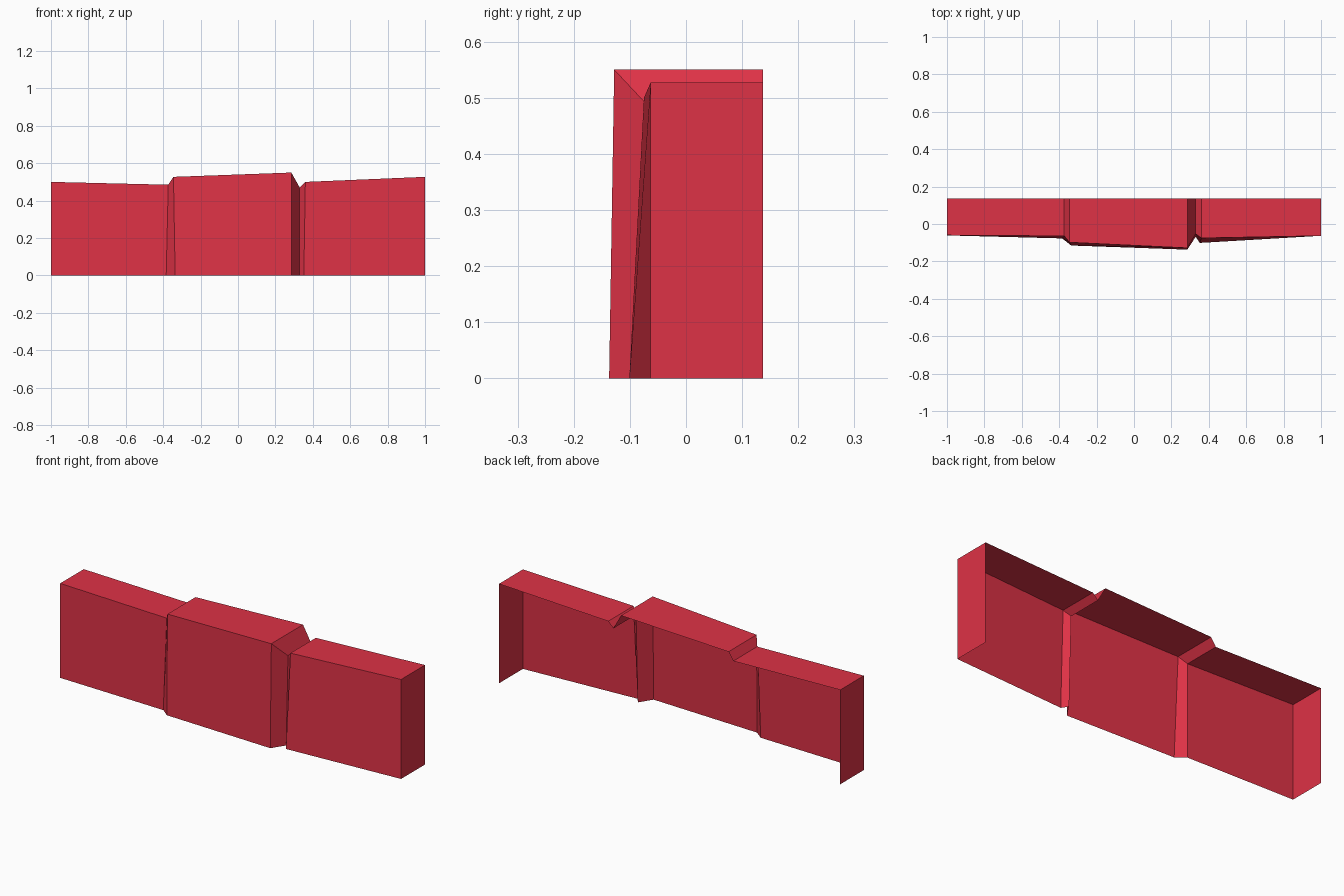
import bpy
import bmesh

cube = bpy.data.objects.get("Cube")
if cube:
    bpy.data.objects.remove(cube, do_unlink=True)

# Red paint
red = bpy.data.materials.new("red")
red.use_nodes = True
colour = (0.73, 0.032, 0.061, 1)
red.diffuse_color = colour
red.node_tree.nodes["Principled BSDF"].inputs["Base Color"].default_value = colour

BACK = 0.137

# Cross-section stations: bottom x, bottom y, top x, top y, top height
stations = [
    (-1.0, -0.061, -1.0, -0.06, 0.50),
    (-0.384, -0.077, -0.373, -0.064, 0.485),
    (-0.336, -0.115, -0.345, -0.098, 0.527),
    (0.285, -0.137, 0.285, -0.128, 0.55),
    (0.33, -0.068, 0.33, -0.053, 0.47),
    (0.352, -0.101, 0.36, -0.075, 0.50),
    (1.0, -0.063, 1.0, -0.063, 0.527),
]

# Open shell: front panels, top panels and two end walls
bm = bmesh.new()
rows = []
for bx, by, tx, ty, h in stations:
    points = [(bx, by, 0), (tx, ty, h), (tx, BACK, h)]
    rows.append([bm.verts.new(p) for p in points])

for a, b in zip(rows, rows[1:]):
    for i in range(2):
        bm.faces.new((a[i], b[i], b[i + 1], a[i + 1]))

left_corner = bm.verts.new((1, BACK, 0))
right_corner = bm.verts.new((-1, BACK, 0))
bm.faces.new((rows[-1][0], left_corner, rows[-1][2], rows[-1][1]))
bm.faces.new((right_corner, rows[0][0], rows[0][1], rows[0][2]))

mesh = bpy.data.meshes.new("panel_shell")
bm.to_mesh(mesh)
bm.free()
mesh.materials.append(red)
shell = bpy.data.objects.new("panel_shell", mesh)
bpy.context.collection.objects.link(shell)
